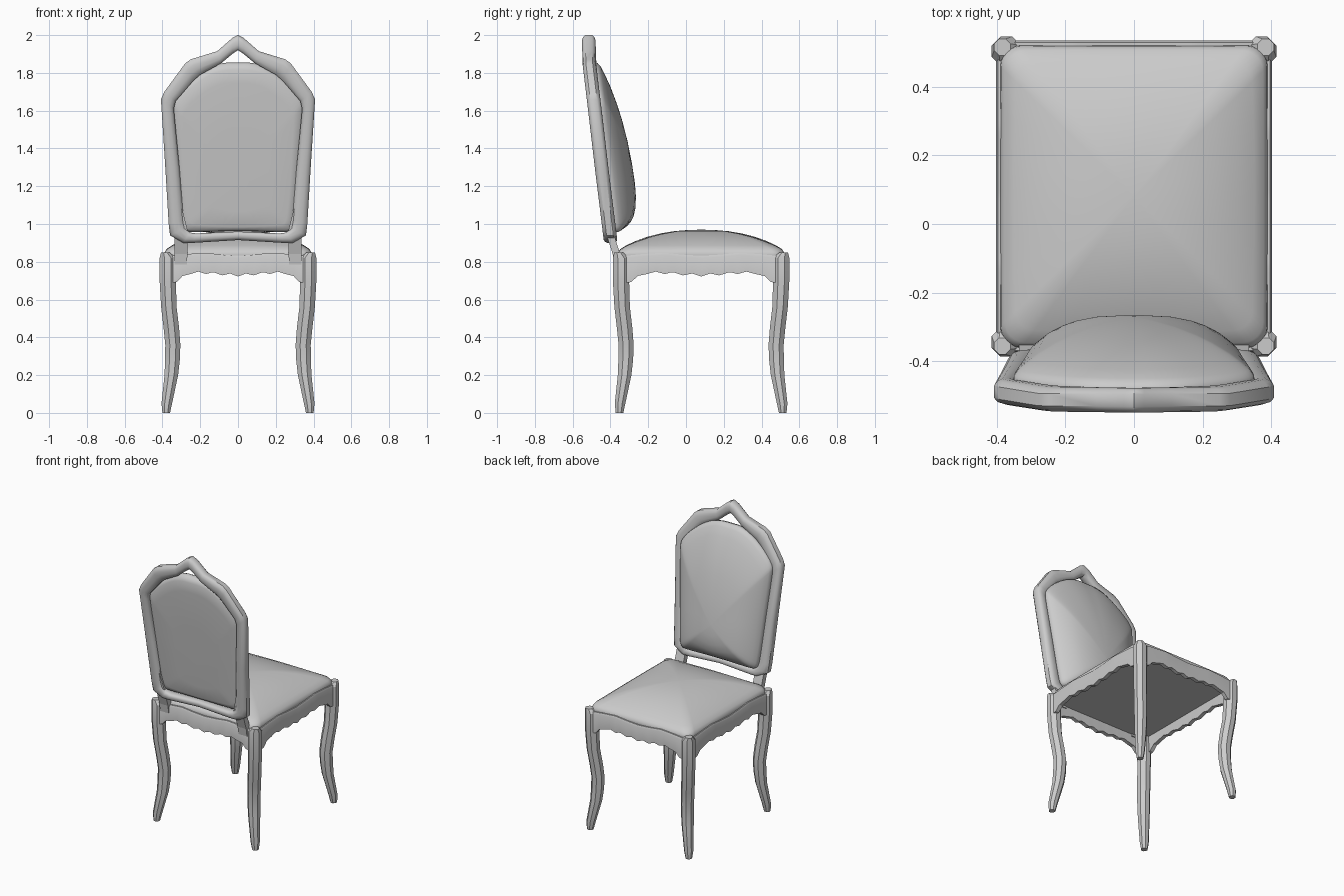
import bpy, bmesh, math
from mathutils import Vector

if "Cube" in bpy.data.objects:
    bpy.data.objects.remove(bpy.data.objects["Cube"])

MID = 0.08  # y of the seat centre


def loft(name, rings, cyclic=False, angle=None):
    """Skin a list of equal-sized closed rings."""
    bm = bmesh.new()
    vs = [[bm.verts.new(p) for p in r] for r in rings]
    n = len(rings[0])
    pairs = list(zip(vs, vs[1:])) + ([(vs[-1], vs[0])] if cyclic else [])
    for a, b in pairs:
        for i in range(n):
            j = (i + 1) % n
            bm.faces.new((a[i], a[j], b[j], b[i]))
    if not cyclic:
        bm.faces.new(vs[0])
        bm.faces.new(vs[-1])
    bmesh.ops.recalc_face_normals(bm, faces=bm.faces)
    me = bpy.data.meshes.new(name)
    bm.to_mesh(me)
    bm.free()
    ob = bpy.data.objects.new(name, me)
    bpy.context.collection.objects.link(ob)
    if angle:
        bpy.ops.object.select_all(action='DESELECT')
        bpy.context.view_layer.objects.active = ob
        ob.select_set(True)
        bpy.ops.object.shade_smooth_by_angle(angle=math.radians(angle))
    return ob


def lerp(table, t):
    """Piecewise linear lookup in a sorted (key, value) table."""
    for (a, va), (b, vb) in zip(table, table[1:]):
        if t <= b:
            return va + (vb - va) * max(0, t - a) / (b - a)
    return table[-1][1]


def mirror_loop(half):
    """Close a half outline running from x=0 to x=0."""
    return half + [(-x, z) for x, z in half[-2:0:-1]]


def smooth_loop(pts, passes=2):
    """Chaikin corner cutting of a closed outline."""
    pts = [Vector(p) for p in pts]
    for _ in range(passes):
        out = []
        for a, b in zip(pts, pts[1:] + pts[:1]):
            out += [a.lerp(b, .25), a.lerp(b, .75)]
        pts = out
    return pts


def shrink(pts, t, a, b):
    """Scale an outline by t, turning it into an ellipse towards the centre."""
    out = []
    for x, y in pts:
        e = Vector((x / a, y / b)).normalized()
        p = Vector((x, y)).lerp(Vector((e.x * a, e.y * b)), (1 - t) * .75)
        out.append(p * t)
    return out


# Cabriole legs, bent along the diagonals, with a bevelled top
leg = [(0, .380, .020), (.05, .377, .028), (.2, .353, .036), (.28, .347, .039), (.36, .345, .040),
       (.45, .353, .041), (.56, .366, .041), (.7, .372, .043), (.82, .372, .043), (.848, .384, .024)]
section = [(1, .4), (.4, 1), (-.4, 1), (-1, .4), (-1, -.4), (-.4, -1), (.4, -1), (1, -.4)]
for sx, nx in ((-1, "left"), (1, "right")):
    for sy, ny in ((-1, "back"), (1, "front")):
        loft(f"{ny}_{nx}_leg",
             [[(sx * (c + u * r), MID + sy * (c + .052 + v * r), z) for u, v in section]
              for z, c, r in leg], angle=25)

# Scalloped apron rails
bottom = [(0, .722), (.12, .738), (.24, .728), (.38, .746), (.48, .735), (.6, .748),
          (.72, .735), (.84, .725), (.93, .69), (1, .69)]
top = [(0, .832), (.25, .838), (.5, .848), (.8, .84), (1, .832)]
N = 50


def rail(name, half, place):
    rings = []
    for i in range(N + 1):
        f = 2 * i / N - 1
        b, t = lerp(bottom, abs(f)), lerp(top, abs(f))
        rings.append([place(f * half, d, z) for d, z in
                      ((0, b), (0, t - .012), (-.006, t), (-.03, t), (-.026, b))])
    loft(name, rings, angle=30)


for s, n in ((-1, "left"), (1, "right")):
    rail(n + "_rail", .40, lambda u, d, z: (s * (.402 + d), MID + u, z))
for s, n in ((-1, "back"), (1, "front")):
    rail(n + "_rail", .35, lambda u, d, z: (u, MID + s * (.455 + d), z))

# Domed seat cushion with a flat underside
outline = []
for k, (sx, sy) in enumerate(((1, 1), (-1, 1), (-1, -1), (1, -1))):
    for i in range(7):
        a = math.radians(90 * k + 15 * i)
        outline.append((sx * .328 + .062 * math.cos(a), sy * .379 + .062 * math.sin(a)))
    ax, ay = outline[-1]
    bx, by = [(-.328, .441), (-.39, -.379), (.328, -.441), (.39, .379)][k]
    outline += [(ax + (bx - ax) * j / 6, ay + (by - ay) * j / 6) for j in range(1, 6)]
seat = [(.98, .80), (1, .835), (.995, .85), (.97, .867), (.9, .886), (.78, .910), (.64, .932),
        (.48, .95), (.32, .962), (.16, .968), (.02, .97)]
loft("seat", [[(x, MID + y, z) for x, y in shrink(outline, t, .40, .46)]
              for t, z in seat], angle=50)

# Back frame: matching outer and inner outlines, raked backwards
rake = [(.9, -.398), (1.0, -.41), (1.3, -.447), (1.65, -.488), (1.85, -.512), (2.0, -.515)]
outer = [(0, 2.0), (.03, 1.985), (.11, 1.915), (.25, 1.872), (.28, 1.85), (.39, 1.7), (.408, 1.66),
         (.385, 1.3), (.367, 1.0), (.36, .94), (.29, .9), (.24, .9), (0, .915)]
inner = [(0, 1.92), (.03, 1.9), (.09, 1.85), (.2, 1.79), (.235, 1.76), (.33, 1.65), (.34, 1.61),
         (.31, 1.3), (.288, 1.02), (.28, .98), (.255, .955), (.22, .95), (0, .96)]
frame_section = [(0, -.5), (.0, .5), (.14, .85), (.35, 1), (.65, 1), (.86, .85), (1, .5),
                 (1, -.5), (.86, -.85), (.65, -1), (.35, -1), (.14, -.85)]
rings = []
for o, i in zip(mirror_loop(outer), mirror_loop(inner)):
    ring = []
    for w, d in frame_section:
        p = Vector(i).lerp(Vector(o), w)
        ring.append((p.x, lerp(rake, p.y) + .036 * d, p.y))
    rings.append(ring)
loft("back_frame", rings, cyclic=True, angle=40)

# Posts joining the back frame to the seat
for s, n in ((-1, "left"), (1, "right")):
    loft(n + "_back_post",
         [[(s * x, y + d, z) for x, d in ((x0, -.02), (x1, -.02), (x1, .02), (x0, .02))]
          for x0, x1, y, z in ((.27, .335, -.36, .785), (.268, .335, -.368, .84),
                               (.268, .335, -.41, .97), (.295, .33, -.424, 1.08))])

# Bulging back cushion inside the frame
half = [(0, 1.855), (.08, 1.855), (.17, 1.825), (.28, 1.745), (.35, 1.665), (.353, 1.61), (.325, 1.3),
        (.305, 1.02), (.29, .96), (.24, .955), (0, .965)]
C = 1.22
pad = [(p.x, p.y - C) for p in smooth_loop(mirror_loop(half))]
bulge = [(.02, -.018), (.5, -.018), (.86, -.016), (.95, -.01), (.99, .005), (1, .03), (.995, .045),
         (.97, .06), (.9, .08), (.83, .098), (.7, .122), (.58, .138), (.4, .154), (.2, .163), (.02, .166)]
rings = []
for t, h in bulge:
    ring = shrink(pad, t, .33, .42)
    rings.append([(x, lerp(rake, C + z) + h, C + z) for x, z in ring])
loft("back_cushion", rings, angle=60)
